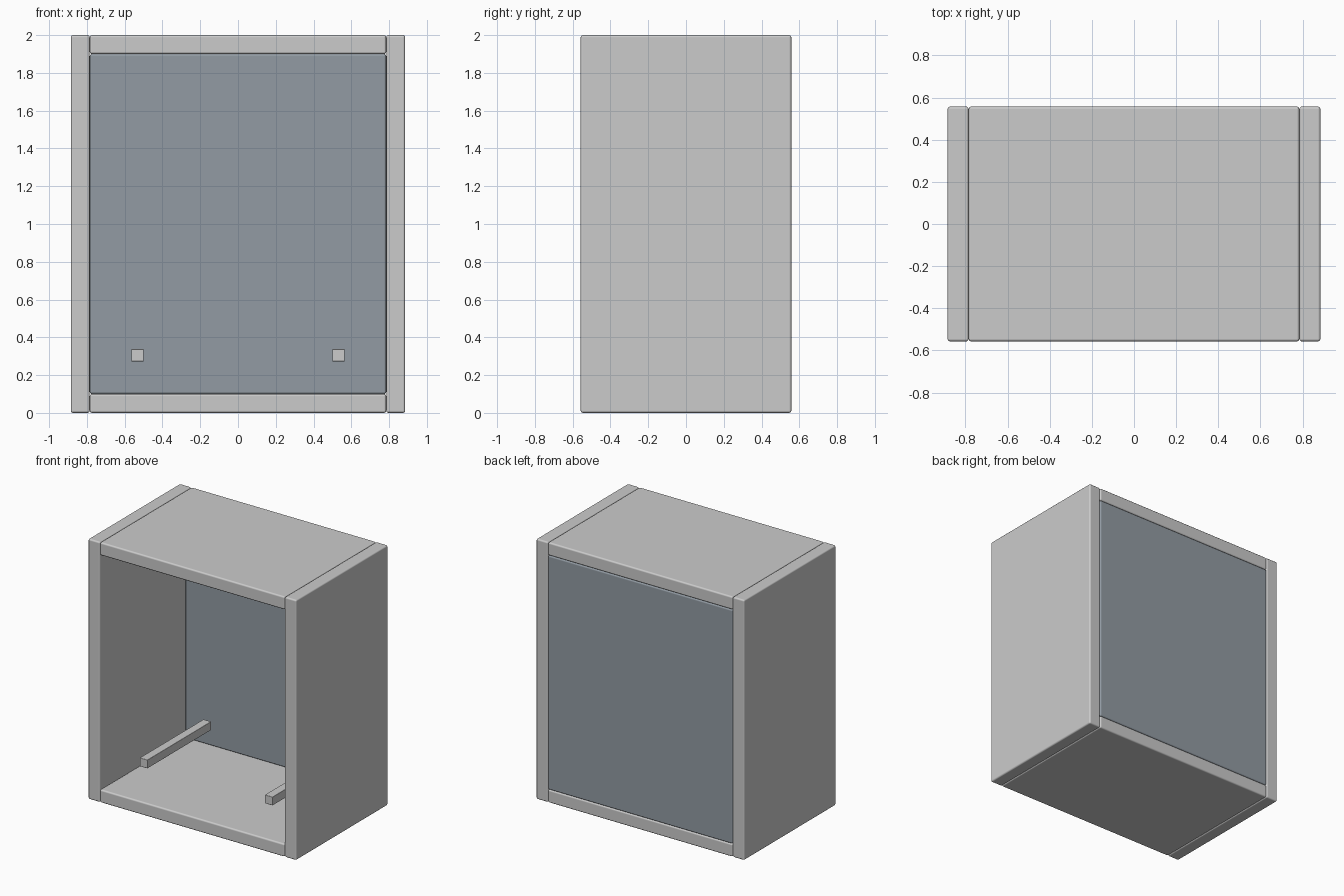
import bpy

if "Cube" in bpy.data.objects:
    bpy.data.objects.remove(bpy.data.objects["Cube"], do_unlink=True)

W, D, H, T = 1.77, 1.115, 2.0, 0.1   # width, depth, height, board thickness
INNER_W = W - 2 * T
BACK_T = 0.08


def board(name, size, location, bevel=0.012):
    """A box with softly rounded edges."""
    bpy.ops.mesh.primitive_cube_add(size=1, location=location)
    obj = bpy.context.object
    obj.name = name
    obj.scale = size
    bpy.ops.object.transform_apply(location=False, rotation=False, scale=True)
    mod = obj.modifiers.new("Rounded edges", "BEVEL")
    mod.width = bevel
    mod.segments = 3
    mod.harden_normals = True
    bpy.ops.object.shade_smooth_by_angle()
    return obj


# Sides and the support rails floating inside them
for label, s in (("left", 1), ("right", -1)):
    board(f"{label}_side_panel", (T, D, H), (s * (W - T) / 2, 0, H / 2))
    board(f"{label}_rail", (0.066, 0.775, 0.066), (s * 0.532, 0, 0.305), 0.004)

# Top and bottom between the sides
board("top_panel", (INNER_W, D, T), (0, 0, H - T / 2))
board("bottom_panel", (INNER_W, D, T), (0, 0, T / 2))

# Blue-grey back, flush with the rear edges
back = board("back_panel", (INNER_W, BACK_T, H - 2 * T), (0, (D - BACK_T) / 2, H / 2))
color = (0.29, 0.33, 0.37, 1)
mat = bpy.data.materials.new("Blue grey")
mat.use_nodes = True
mat.diffuse_color = color
mat.node_tree.nodes["Principled BSDF"].inputs["Base Color"].default_value = color
back.data.materials.append(mat)
